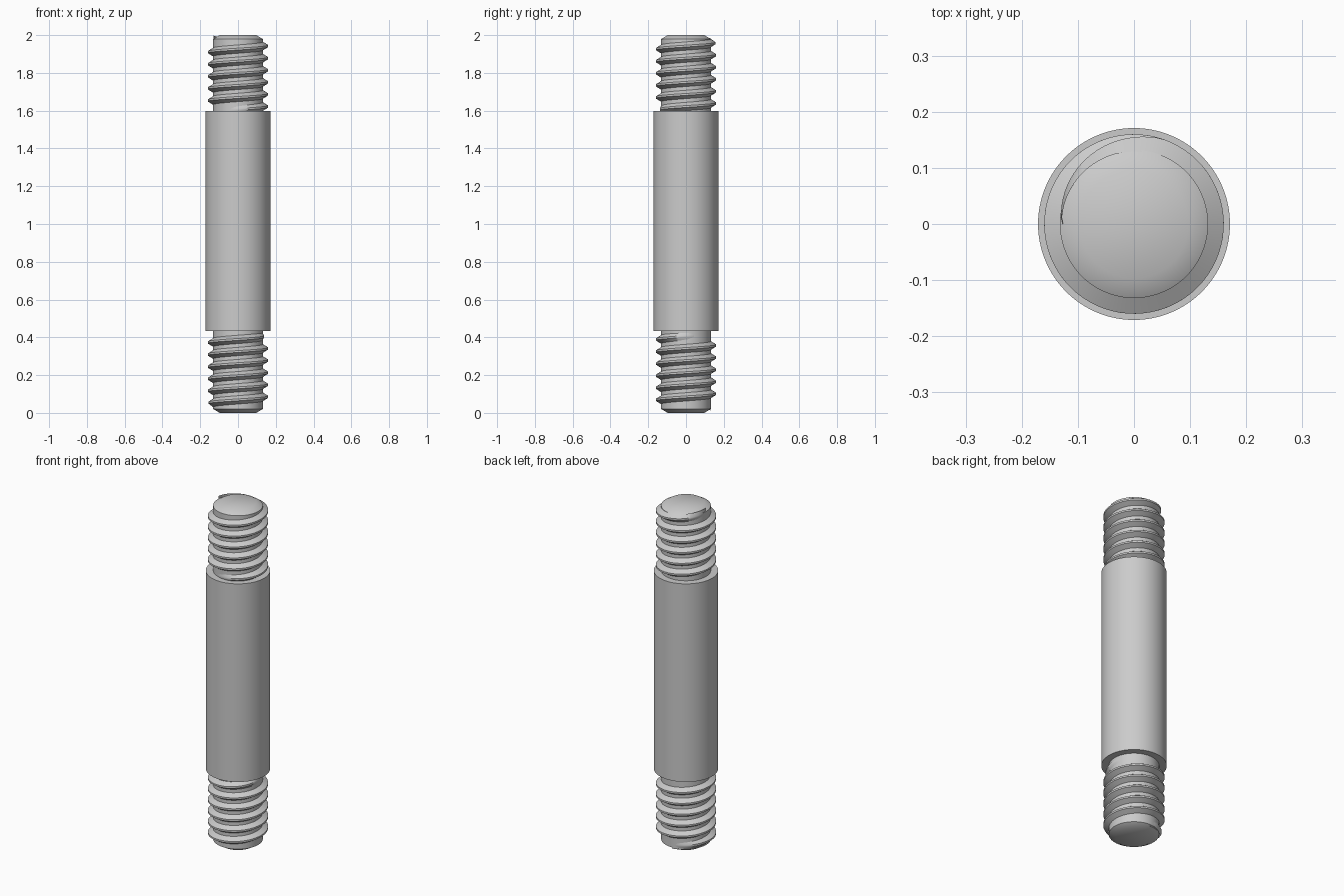
import bpy, bmesh, math

cube = bpy.data.objects.get("Cube")
if cube:
    bpy.data.objects.remove(cube, do_unlink=True)

steel = bpy.data.materials.new("steel_grey")
steel.use_nodes = True
GREY = (0.6, 0.6, 0.6, 1)
steel.diffuse_color = GREY
steel.node_tree.nodes["Principled BSDF"].inputs["Base Color"].default_value = GREY

CORE, CREST, PITCH = 0.132, 0.16, 0.064
SIDES = 96


def finish(name, bm):
    """Turn a bmesh into a smooth object with sharp edges kept."""
    bmesh.ops.recalc_face_normals(bm, faces=bm.faces)
    mesh = bpy.data.meshes.new(name)
    bm.to_mesh(mesh)
    bm.free()
    mesh.materials.append(steel)
    obj = bpy.data.objects.new(name, mesh)
    bpy.context.collection.objects.link(obj)
    bpy.ops.object.select_all(action='DESELECT')
    obj.select_set(True)
    bpy.context.view_layer.objects.active = obj
    bpy.ops.object.shade_smooth_by_angle(angle=math.radians(35))


def skin(bm, rings, closed):
    """Bridge consecutive rings of points; cap both ends."""
    loops = [[bm.verts.new(p) for p in ring] for ring in rings]
    n = len(loops[0])
    for a, b in zip(loops, loops[1:]):
        for i in range(n):
            j = (i + 1) % n
            bm.faces.new((a[i], a[j], b[j], b[i]))
    bm.faces.new(loops[0])
    bm.faces.new(loops[-1])


def lathe(name, profile):
    """Solid of revolution from (radius, height) pairs."""
    bm = bmesh.new()
    angles = [math.tau * i / SIDES for i in range(SIDES)]
    skin(bm, [[(r * math.cos(a), r * math.sin(a), z) for a in angles]
              for r, z in profile], True)
    finish(name, bm)


def thread(name, start, turns, z_start):
    """Right-handed helical ridge that fades into the core at both ends."""
    bm = bmesh.new()
    steps = round(turns * 72)
    rings = []
    for i in range(steps + 1):
        t = turns * i / steps
        a = start + math.tau * t
        fade = min(1, t / 0.3, (turns - t) / 0.3)
        top = CORE - 0.003 + (CREST - CORE + 0.003) * fade
        z = z_start + PITCH * t
        section = [(CORE - 0.003, -0.024), (top, -0.005),
                   (top, 0.005), (CORE - 0.003, 0.024)]
        if fade < 0.01:
            section = [(r - 0.001 * k, dz) for k, (r, dz) in enumerate(section)]
        rings.append([(r * math.cos(a), r * math.sin(a), z + dz)
                      for r, dz in section])
    skin(bm, rings, True)
    finish(name, bm)


# Thick plain shank in the middle
lathe("shank", [(0.171, 0.434), (0.171, 1.597)])

# Thin chamfered cores at each end
lathe("lower_core", [(0.097, 0), (CORE, 0.021), (CORE, 0.45)])
lathe("upper_core", [(CORE, 1.58), (CORE, 1.979), (0.097, 2)])

# Helical threads
TURNS = 5.83
thread("lower_thread", math.radians(90), TURNS, 0.037)
thread("upper_thread", math.radians(180) - math.tau * TURNS, TURNS, 1.974 - PITCH * TURNS)
